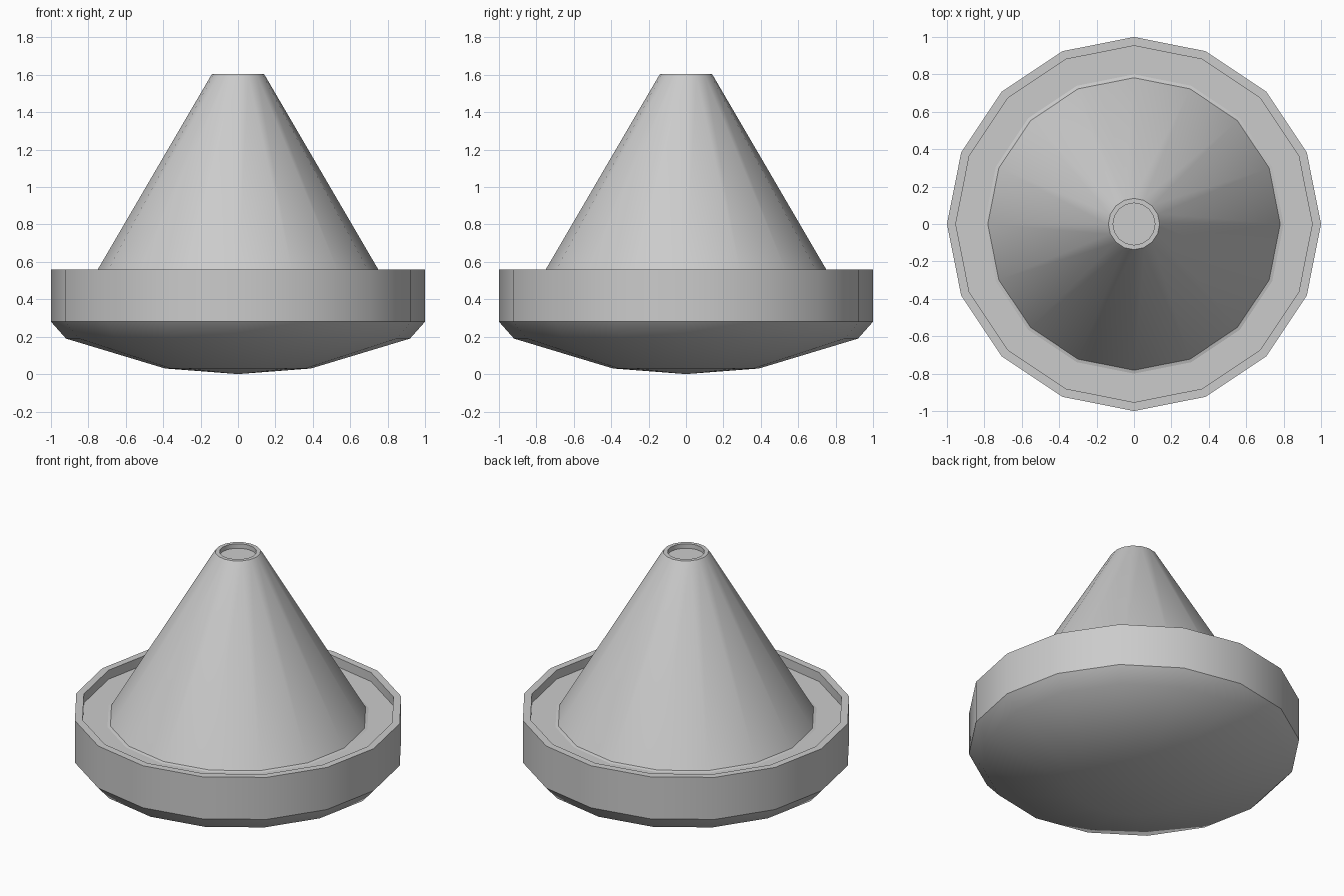
import bpy, bmesh, math

if "Cube" in bpy.data.objects:
    bpy.data.objects.remove(bpy.data.objects["Cube"])

SIDES = 16

def lathe(name, profile, smooth_angle):
    """Revolve (radius, z) points around z; radius 0 makes a pole."""
    bm = bmesh.new()
    rings = []
    for r, z in profile:
        if r == 0:
            rings.append([bm.verts.new((0, 0, z))] * SIDES)
        else:
            rings.append([bm.verts.new((r * math.cos(2 * math.pi * i / SIDES),
                                        r * math.sin(2 * math.pi * i / SIDES), z))
                          for i in range(SIDES)])
    for low, high in zip(rings, rings[1:]):
        for i in range(SIDES):
            j = (i + 1) % SIDES
            quad = [low[i], low[j], high[j], high[i]]
            bm.faces.new(list(dict.fromkeys(quad)))
    mesh = bpy.data.meshes.new(name)
    bm.to_mesh(mesh)
    bm.free()
    obj = bpy.data.objects.new(name, mesh)
    bpy.context.collection.objects.link(obj)
    bpy.ops.object.select_all(action='DESELECT')
    obj.select_set(True)
    bpy.context.view_layer.objects.active = obj
    bpy.ops.object.shade_smooth_by_angle(angle=math.radians(smooth_angle))
    return obj

# Rounded dish: shallow underside, upright wall, raised rim and sunken floor
lathe("base_dish", [(0, 0), (0.39, 0.03), (0.92, 0.19), (1.0, 0.28),
                    (1.0, 0.56), (0.953, 0.56), (0.953, 0.50), (0.80, 0.50)], 40)

# Tapered cone with a soft foot and a small recess in the tip
lathe("cone", [(0.80, 0.50), (0.782, 0.505), (0.77, 0.525), (0.145, 1.595),
               (0.137, 1.605), (0.112, 1.605), (0.112, 1.575), (0, 1.575)], 40)
